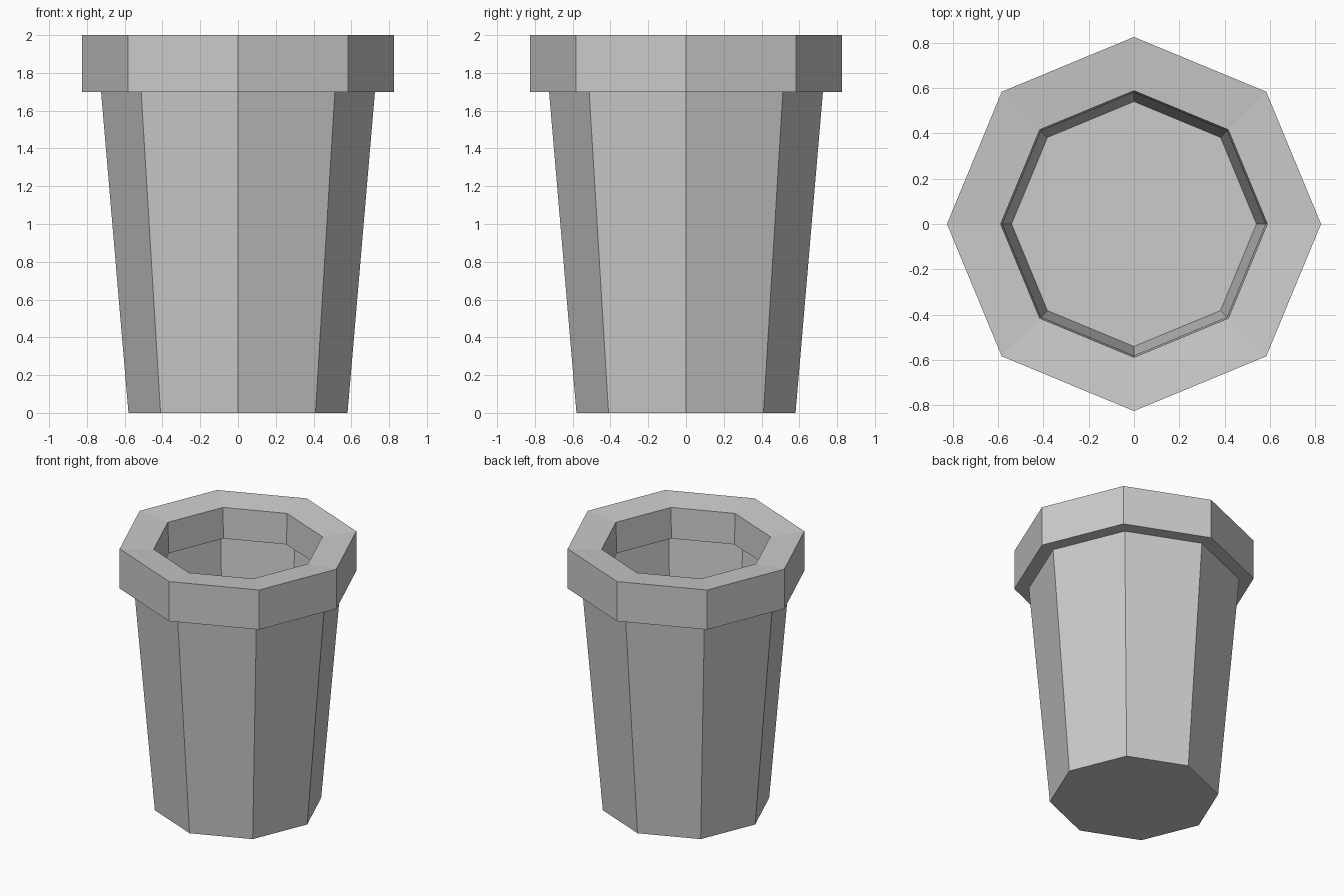
import bpy, bmesh
from math import cos, sin, tau

if "Cube" in bpy.data.objects:
    bpy.data.objects.remove(bpy.data.objects["Cube"])

SIDES = 8


def lathe(name, profile):
    """Revolve a (radius, z) profile into a flat-sided shell, capping both ends."""
    bm = bmesh.new()
    rings = [[bm.verts.new((r * cos(tau * i / SIDES), r * sin(tau * i / SIDES), z))
              for i in range(SIDES)] for r, z in profile]
    for a, b in zip(rings, rings[1:]):
        for i in range(SIDES):
            j = (i + 1) % SIDES
            bm.faces.new((a[i], a[j], b[j], b[i]))
    bm.faces.new(rings[0][::-1])
    bm.faces.new(rings[-1])
    bmesh.ops.recalc_face_normals(bm, faces=bm.faces)
    mesh = bpy.data.meshes.new(name)
    bm.to_mesh(mesh)
    bm.free()
    obj = bpy.data.objects.new(name, mesh)
    bpy.context.collection.objects.link(obj)
    return obj


# Octagonal pot: tapered outside, thick collar, undercut lip, hollow inside
lathe("octagonal_pot", [
    (0.58, 0.0), (0.725, 1.7),       # outer wall
    (0.825, 1.7), (0.825, 2.0),      # collar
    (0.588, 1.977), (0.58, 1.745),   # inward-sloping rim and lip
    (0.685, 1.73), (0.54, 0.04),     # undercut and inner wall to the floor
])
